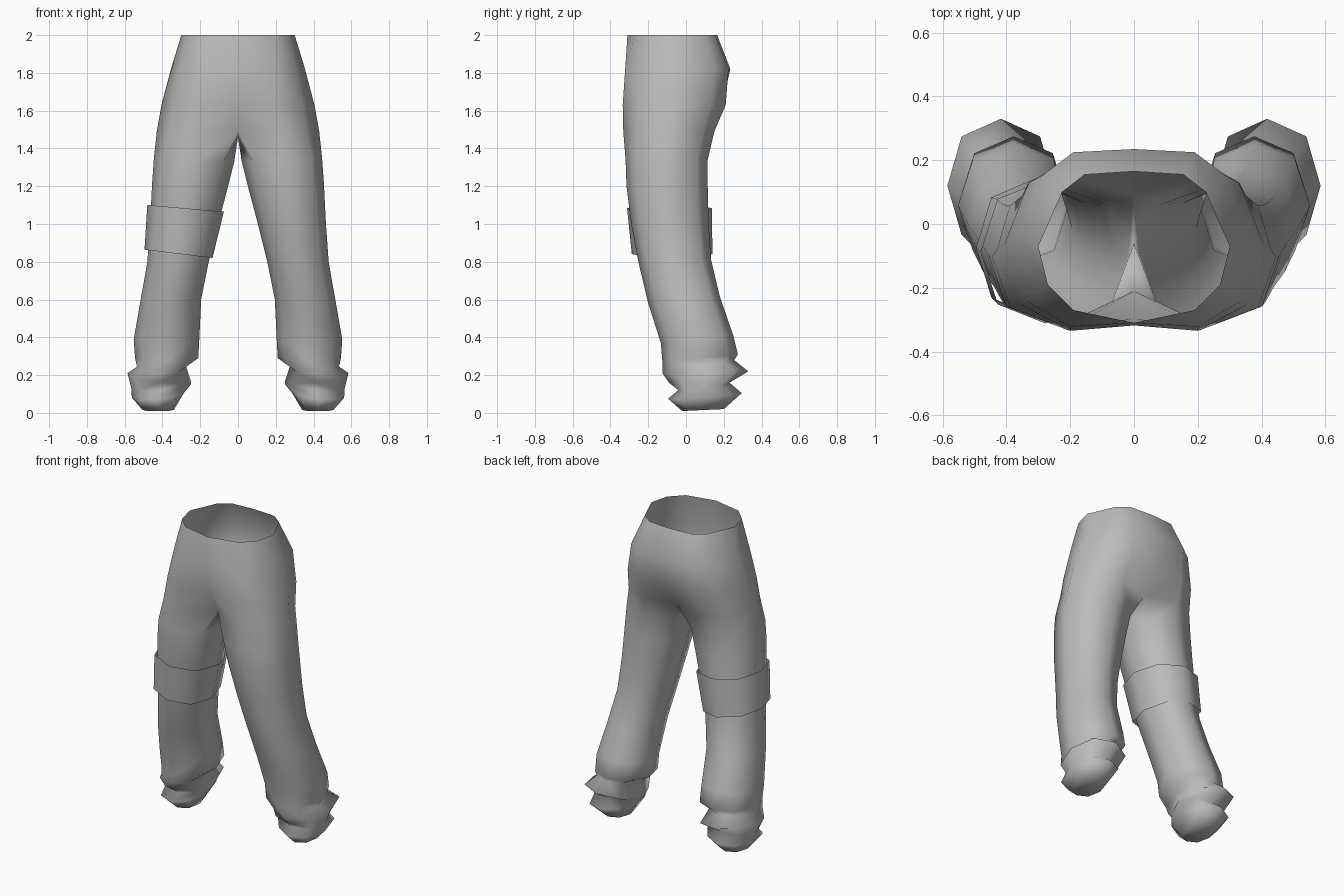
import bpy, bmesh, math

if "Cube" in bpy.data.objects:
    bpy.data.objects.remove(bpy.data.objects["Cube"])

cloth = bpy.data.materials.new("grey cloth")
cloth.diffuse_color = (0.5, 0.5, 0.5, 1)
cloth.use_nodes = True
cloth.node_tree.nodes["Principled BSDF"].inputs["Base Color"].default_value = cloth.diffuse_color


def finish(bm, name, normals=True):
    if normals:
        bmesh.ops.recalc_face_normals(bm, faces=bm.faces[:])
    mesh = bpy.data.meshes.new(name)
    bm.to_mesh(mesh)
    bm.free()
    mesh.materials.append(cloth)
    for p in mesh.polygons:
        p.use_smooth = True
    ob = bpy.data.objects.new(name, mesh)
    bpy.context.collection.objects.link(ob)
    return ob


def leg_ring(bm, z, x0, x1, y0, y1, tx=0, ty=0, side=1):
    """Eight-sided ring, starting at the inner front corner; tx, ty tilt it."""
    cx, cy, rx, ry = (x0 + x1) / 2, (y0 + y1) / 2, (x1 - x0) / 2, (y1 - y0) / 2
    ring = []
    for i in range(8):
        a = math.radians(225 + 45 * i)
        k = 1.04 if i % 2 == 0 else 1.0
        c, s = math.cos(a) * k, math.sin(a) * k
        ring.append(bm.verts.new((side * (cx + rx * c), cy + ry * s, z + tx * c + ty * s)))
    return ring


def bridge(bm, a, b, closed=True):
    n = len(a)
    for i in range(n if closed else n - 1):
        j = (i + 1) % n
        bm.faces.new((a[i], a[j], b[j], b[i]))


# Hip half-rings, from front centre round the side to back centre
hips = [
    (2.00, [(0, -.31), (.19, -.27), (.27, -.19), (.30, -.07), (.225, .10), (.155, .155), (0, .165)]),
    (1.82, [(0, -.318), (.20, -.322), (.31, -.21), (.355, -.03), (.29, .15), (.19, .225), (0, .235)]),
    (1.63, [(0, -.295), (.20, -.335), (.34, -.24), (.405, -.06), (.33, .13), (.19, .21), (0, .19)]),
    (1.49, [(0, -.21), (.21, -.332), (.36, -.25), (.43, -.08), (.35, .09), (.21, .15), (0, .09)]),
]
# Leg rings: z, x range, y range, sideways tilt, front-to-back tilt
legs = [
    (1.34, .02, .445, -.32, .115, .01, 0),
    (1.20, .055, .455, -.315, .115, .01, 0),
    (1.00, .108, .465, -.29, .12, .01, 0),
    (.80, .155, .48, -.25, .133, 0, .01),
    (.60, .195, .515, -.20, .178, 0, .02),
    (.39, .205, .552, -.133, .25, 0, .02),
    (.29, .21, .545, -.125, .275, 0, .02),
    (.245, .275, .535, -.125, .255, 0, .035),
    (.19, .25, .585, -.09, .33, .02, .03),
    (.14, .25, .565, -.04, .23, -.01, .02),
    (.09, .29, .562, -.095, .295, -.01, .015),
    (.015, .34, .505, -.02, .20, 0, .005),
]

# Trousers: one half, then mirrored
bm = bmesh.new()
prev = None
for z, pts in hips:
    ring = [bm.verts.new((x, y, z)) for x, y in pts]
    if prev:
        bridge(bm, prev, ring, False)
    prev = ring
prev[0].co.z, prev[6].co.z = 1.48, 1.47
prev.append(bm.verts.new((0, -.06, 1.455)))   # crotch
for spec in legs:
    ring = leg_ring(bm, *spec)
    bridge(bm, prev, ring)
    prev = ring
bm.faces.new(prev)                            # closed hem
half = bm.verts[:] + bm.edges[:] + bm.faces[:]
bmesh.ops.mirror(bm, geom=half, axis='X', merge_dist=0.0005)
bmesh.ops.remove_doubles(bm, verts=bm.verts[:], dist=0.0005)
finish(bm, "trousers")

# Band round one thigh
bm = bmesh.new()
top = leg_ring(bm, 1.083, .075, .48, -.312, .137, .018, 0, -1)
bottom = leg_ring(bm, .842, .135, .495, -.287, .14, .022, 0, -1)
bridge(bm, top, bottom)
finish(bm, "thigh_band")
